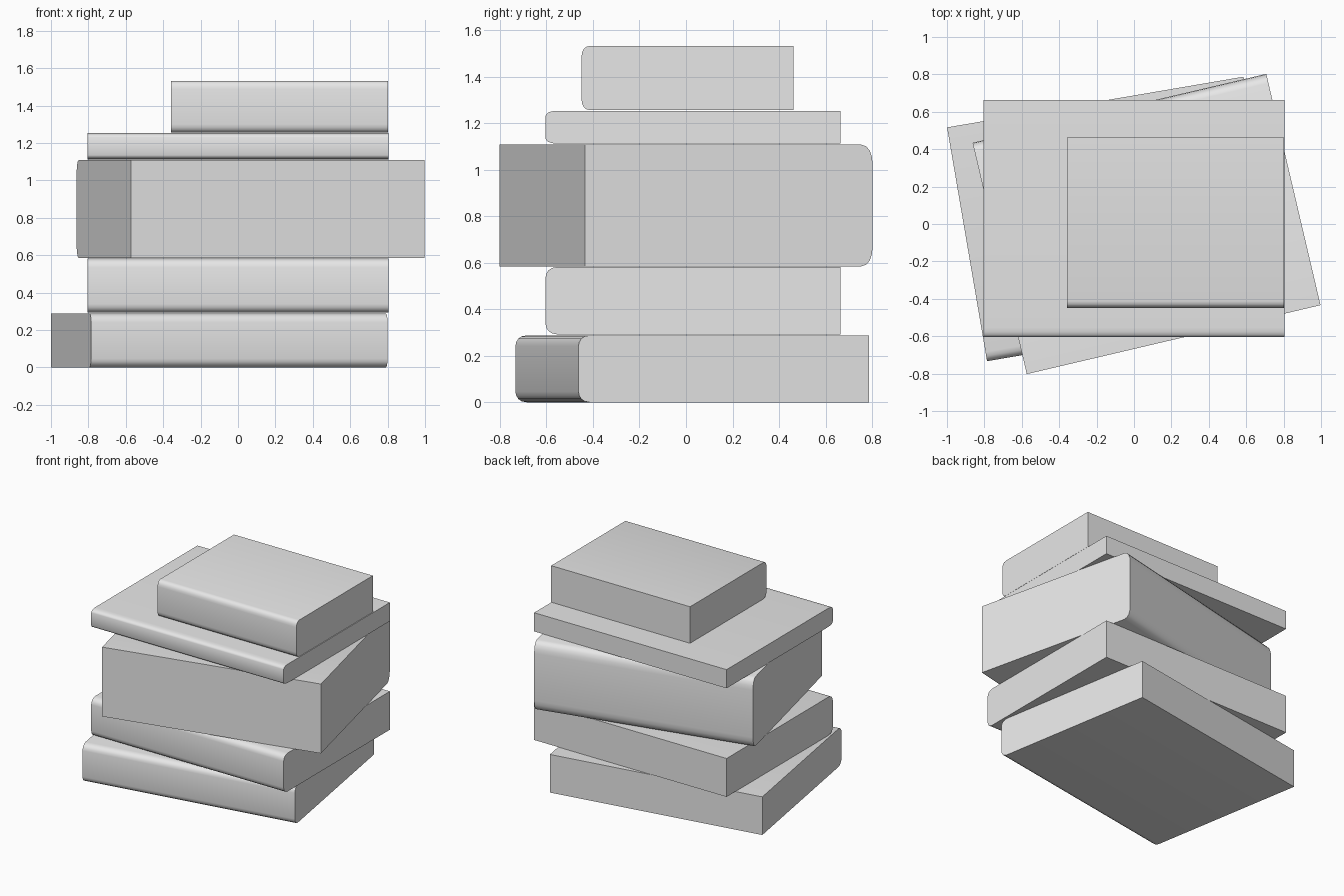
import bpy
import bmesh
import math

cube = bpy.data.objects.get("Cube")
if cube:
    bpy.data.objects.remove(cube, do_unlink=True)

grey = bpy.data.materials.new("plain grey")
grey.use_nodes = True
colour = (0.8, 0.8, 0.8, 1)
grey.diffuse_color = colour
grey.node_tree.nodes["Principled BSDF"].inputs["Base Color"].default_value = colour

# Rounded spine, upper half: (share of depth from the spine, share of thickness)
SPINE = [(0.0, 0.84), (0.003, 0.90), (0.01, 0.95), (0.022, 0.985), (0.04, 1.0)]


def book(name, centre, width, depth, bottom, top, turn=0):
    """Solid closed book with its spine facing -y before turning."""
    lower = [(d, 1 - h) for d, h in reversed(SPINE)]
    outline = lower + SPINE + [(1, 1), (1, 0)]
    bm = bmesh.new()
    verts = [bm.verts.new((-width / 2, (d - 0.5) * depth, h * (top - bottom)))
             for d, h in outline]
    face = bm.faces.new(verts)
    side = bmesh.ops.extrude_face_region(bm, geom=[face])["geom"]
    moved = [v for v in side if isinstance(v, bmesh.types.BMVert)]
    bmesh.ops.translate(bm, verts=moved, vec=(width, 0, 0))
    bmesh.ops.recalc_face_normals(bm, faces=bm.faces[:])
    mesh = bpy.data.meshes.new(name)
    bm.to_mesh(mesh)
    bm.free()
    mesh.materials.append(grey)
    obj = bpy.data.objects.new(name, mesh)
    bpy.context.collection.objects.link(obj)
    obj.location = (centre[0], centre[1], bottom)
    obj.rotation_euler.z = math.radians(turn)
    bpy.ops.object.select_all(action="DESELECT")
    obj.select_set(True)
    bpy.context.view_layer.objects.active = obj
    bpy.ops.object.shade_smooth_by_angle(angle=math.radians(35))


# The stack, from the bottom up; the thick middle book has its spine at the back
book("bottom_book", (-0.1, 0.027), 1.608, 1.268, 0, 0.288, 9.7)
book("second_book", (0, 0.03), 1.608, 1.268, 0.292, 0.582)
book("thick_middle_book", (0.067, 0), 1.613, 1.27, 0.584, 1.108, 193.2)
book("thin_book", (0, 0.03), 1.608, 1.268, 1.112, 1.253)
book("small_top_book", (0.222, 0.007), 1.16, 0.912, 1.256, 1.532)
